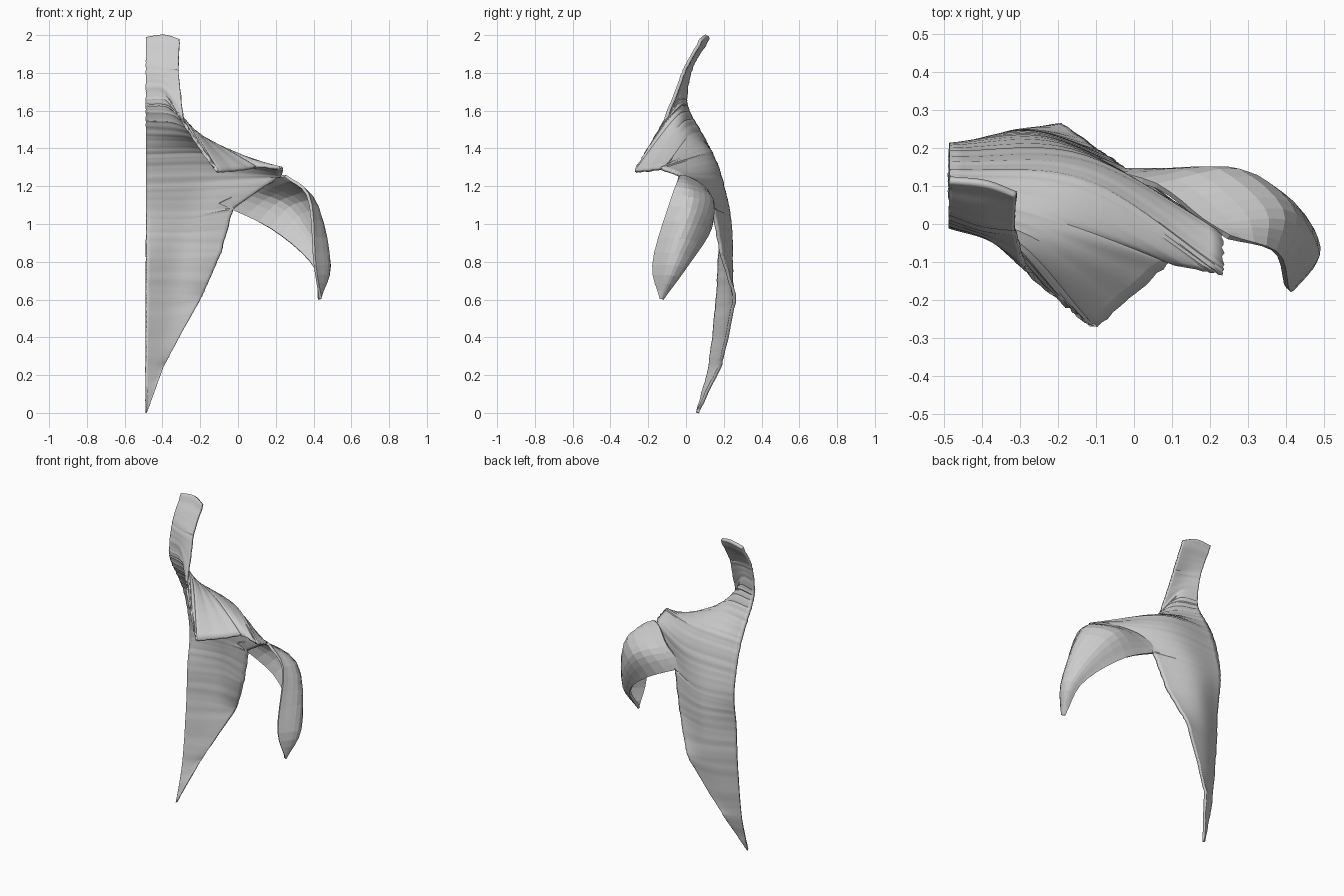
import bpy, bmesh, random
from mathutils import Vector

if "Cube" in bpy.data.objects:
    bpy.data.objects.remove(bpy.data.objects["Cube"])

random.seed(4)
MIDLINE = -.486


def spline(pts, n, tension=.5):
    """Cardinal spline through pts, n samples; low tension gives crisp corners."""
    p = [Vector(q) for q in pts]
    p = [p[0] * 2 - p[1]] + p + [p[-1] * 2 - p[-2]]
    out = []
    for k in range(n):
        t = k / (n - 1) * (len(p) - 3)
        i = min(int(t), len(p) - 4)
        t -= i
        a, b, c, d = p[i:i + 4]
        m0, m1 = (c - a) * tension, (d - b) * tension
        s = t * t * (3 - 2 * t)
        out.append(b.lerp(c, s) + m0 * t * (1 - t) ** 2 - m1 * t * t * (1 - t))
    return out


def muscle(name, fibres, across, along, thickness, ridge, corner):
    """Sheet lofted through fibre curves, with fibre ridges and thickness."""
    rows = [spline(f, along) for f in fibres]
    cols = [spline([r[j] for r in rows], across, .5 - corner * (j / (along - 1)) ** 2)
            for j in range(along)]
    bm = bmesh.new()
    grid = [[bm.verts.new(v) for v in col] for col in cols]
    for j in range(along - 1):
        for i in range(across - 1):
            bm.faces.new((grid[j][i], grid[j + 1][i], grid[j + 1][i + 1], grid[j][i + 1]))
    bm.normal_update()
    # one random lift per fibre makes the strands
    lift = [random.uniform(-ridge, ridge) for _ in range(across)]
    moves = [(v, v.normal * lift[i]) for col in grid for i, v in enumerate(col)]
    for v, m in moves:
        v.co += m
    # ragged outer attachment
    for i in range(across):
        end, prev = grid[-1][i], grid[-2][i]
        end.co += (end.co - prev.co) * random.uniform(-1, 1) * ridge * 60
    bmesh.ops.recalc_face_normals(bm, faces=bm.faces)
    mesh = bpy.data.meshes.new(name)
    bm.to_mesh(mesh)
    bm.free()
    ob = bpy.data.objects.new(name, mesh)
    bpy.context.collection.objects.link(ob)
    mod = ob.modifiers.new("thickness", 'SOLIDIFY')
    mod.thickness = thickness
    mod.offset = 0
    return ob


# back and neck sheet: midline height, midline depth, belly, outer end of each fibre
back = [
    (.25, .125, (-.435, .155, .25), (-.39, .185, .26)),
    (.6, .165, (-.34, .23, .6), (-.195, .258, .61)),
    (.85, .18, (-.29, .24, .85), (-.09, .185, .85)),
    (1.05, .205, (-.25, .225, 1.05), (-.025, .14, 1.08)),
    (1.24, .175, (-.13, .165, 1.25), (.225, -.03, 1.255)),
    (1.38, .13, (-.13, .10, 1.38), (.23, -.13, 1.295)),
    (1.5, .065, (-.23, .0, 1.47), (.09, -.10, 1.3)),
    (1.6, .01, (-.30, -.06, 1.56), (-.11, -.268, 1.28)),
    (1.69, .0, (-.38, -.035, 1.68), (-.285, -.115, 1.54)),
    (1.83, .03, (-.40, .0, 1.82), (-.315, -.01, 1.81)),
    (1.985, .12, (-.39, .11, 1.997), (-.31, .08, 1.975)),
]
tip = [Vector((MIDLINE + .002 * k, .058 + .001 * k, .002 * k)) for k in range(3)]
trunk = muscle("back_neck_muscle",
               [tip] + [((MIDLINE, y, z), mid, end) for z, y, mid, end in back],
               150, 22, .017, .0022, .4)
bpy.context.view_layer.objects.active = trunk
trunk.select_set(True)
bpy.ops.object.shade_smooth_by_angle(angle=0.6)

# shoulder cap: fibres from the shoulder ridge, all running to the upper-arm tip
shoulder = [
    [(-.10, .142, 1.11), (.19, .125, .965), (.40, .0, .775)],
    [(.06, .10, 1.19), (.29, .135, 1.08), (.455, -.01, .79)],
    [(.18, .01, 1.245), (.40, .035, 1.12), (.482, -.075, .80)],
    [(.25, -.035, 1.255), (.375, -.075, 1.14), (.405, -.172, .80)],
]
arm_tip = Vector((.424, -.124, .605))
muscle("shoulder_muscle", [f + [arm_tip + Vector((.004 * i, -.004 * i, 0))]
                           for i, f in enumerate(shoulder)], 13, 14, .016, .0008, 0)
